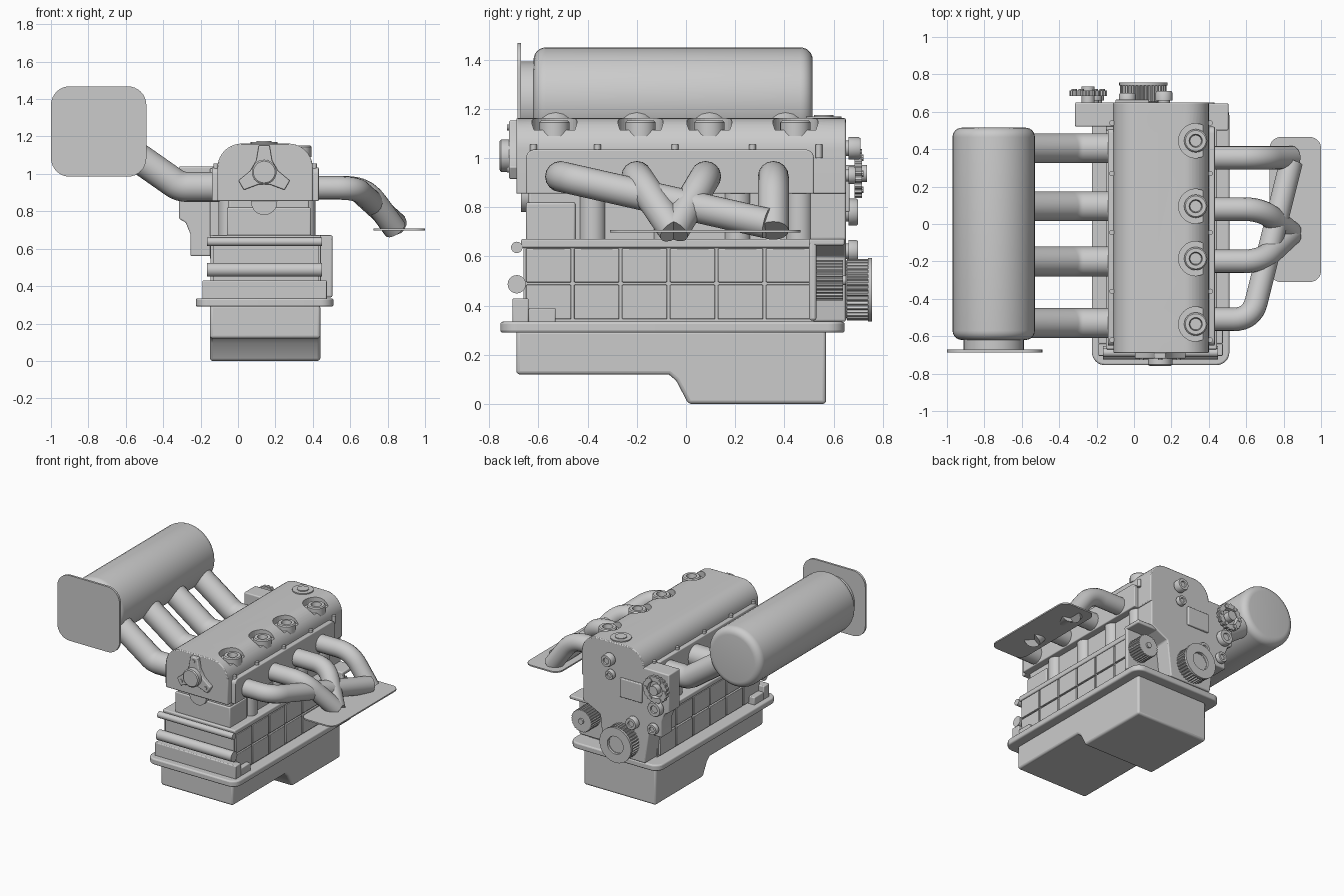
import bpy, bmesh
from math import sin, cos, pi, tau, radians
from mathutils import Vector

if "Cube" in bpy.data.objects:
    bpy.data.objects.remove(bpy.data.objects["Cube"])

AX = {'x': lambda a, b, t: (t, a, b), 'y': lambda a, b, t: (a, t, b), 'z': lambda a, b, t: (a, b, t)}


def finish(name, bm, bevel=0, seg=3):
    bmesh.ops.remove_doubles(bm, verts=bm.verts, dist=1e-5)
    bmesh.ops.recalc_face_normals(bm, faces=bm.faces)
    me = bpy.data.meshes.new(name)
    bm.to_mesh(me)
    bm.free()
    ob = bpy.data.objects.new(name, me)
    bpy.context.collection.objects.link(ob)
    if bevel:
        m = ob.modifiers.new("bevel", 'BEVEL')
        m.width, m.segments, m.limit_method, m.angle_limit = bevel, seg, 'ANGLE', radians(40)
    return ob


def extrude(name, pts, axis, lo, hi, bevel=0, seg=3):
    """Profile in the plane across axis, pulled from lo to hi."""
    bm = bmesh.new()
    a, b = [[bm.verts.new(AX[axis](p, q, t)) for p, q in pts] for t in (lo, hi)]
    n = len(pts)
    bm.faces.new(a)
    bm.faces.new(b)
    for i in range(n):
        j = (i + 1) % n
        bm.faces.new((a[i], a[j], b[j], b[i]))
    return finish(name, bm, bevel, seg)


def rrect(x0, x1, y0, y1, r, n=8, rb=None):
    """Rounded rectangle; rb is the radius of the lower corners."""
    rb = r if rb is None else rb
    out = []
    for k, (cx, cy, rr) in enumerate([(x1, y1, r), (x0, y1, r), (x0, y0, rb), (x1, y0, rb)]):
        sx, sy = (-1 if k in (0, 3) else 1), (-1 if k < 2 else 1)
        for i in range(n + 1 if rr else 1):
            t = (k + i / n) * pi / 2
            out.append((cx + sx * rr + rr * cos(t), cy + sy * rr + rr * sin(t)))
    return out


def box(name, x, y, z, bevel=0):
    return extrude(name, [(x[0], y[0]), (x[1], y[0]), (x[1], y[1]), (x[0], y[1])], 'z', *z, bevel)


def lathe(name, axis, c, prof, seg=32, teeth=0):
    """Spin (radius, position) profile about axis; teeth notch the widest part."""
    bm = bmesh.new()
    n = teeth * 4 or seg
    big = max(r for r, t in prof)
    rings = []
    for r, t in prof:
        ring = []
        for i in range(n):
            k = 0.93 if teeth and r > big * .97 and i % 4 > 1 else 1
            ring.append(bm.verts.new(AX[axis](c[0] + r * k * cos(tau * i / n), c[1] + r * k * sin(tau * i / n), t)))
        rings.append(ring)
    for a, b in zip(rings, rings[1:]):
        for i in range(n):
            j = (i + 1) % n
            bm.faces.new((a[i], a[j], b[j], b[i]))
    bm.faces.new(rings[0])
    bm.faces.new(rings[-1])
    return finish(name, bm)


def cyl(name, axis, c, r, lo, hi, seg=32, teeth=0):
    return lathe(name, axis, c, [(r, lo), (r, hi)], seg, teeth)


def pipe(name, pts, r, bend):
    """Round tube along a path with rounded bends."""
    p = [Vector(v) for v in pts]
    path = [p[0]]
    for a, b, c in zip(p, p[1:], p[2:]):
        s, e = b + (a - b).normalized() * bend, b + (c - b).normalized() * bend
        path += [s.lerp(b, i / 8).lerp(b.lerp(e, i / 8), i / 8) for i in range(9)]
    path.append(p[-1])
    cu = bpy.data.curves.new(name, 'CURVE')
    cu.dimensions, cu.bevel_depth, cu.bevel_resolution, cu.use_fill_caps = '3D', r, 6, True
    sp = cu.splines.new('POLY')
    sp.points.add(len(path) - 1)
    for q, v in zip(sp.points, path):
        q.co = (*v, 1)
    tmp = bpy.data.objects.new(name, cu)
    bpy.context.collection.objects.link(tmp)
    me = bpy.data.meshes.new_from_object(tmp.evaluated_get(bpy.context.evaluated_depsgraph_get()))
    bpy.data.objects.remove(tmp)
    bpy.context.collection.objects.link(bpy.data.objects.new(name, me))


# Oil pan and its flange
extrude("oil_pan", [(-.69, .3), (-.69, .12), (-.07, .12), (-.04, .095), (.01, 0), (.57, 0), (.57, .3)],
        'x', -.15, .44, .015)
extrude("pan_flange", rrect(-.225, .51, -.755, .645, .07), 'z', .29, .335, .01)

# Engine block with ribs and rear bands
box("block", (-.13, .43), (-.66, .52), (.33, .67))
box("block_top_ledge", (-.15, .445), (-.67, .52), (.635, .672), .008)
box("block_rear_foot", (-.19, .475), (-.705, -.64), (.33, .43), .006)
box("block_rear_step", (-.19, .475), (-.64, -.53), (.33, .39), .006)
cyl("rear_band_low", 'x', (-.688, .487), .037, -.165, .45)
cyl("rear_band_high", 'x', (-.688, .637), .023, -.165, .45)
for side, xs in (("left", (-.147, -.12)), ("right", (.42, .443))):
    for i in range(6):
        y = -.65 + i * .195
        for z0, z1 in ((.345, .485), (.495, .632)):
            box(f"block_{side}_panel", xs, (y, min(y + .183, .52)), (z0, z1), .004)

# Upper block with cylinder bulges
box("upper_block", (-.05, .38), (-.64, .64), (.66, .88), .01)
box("upper_block_rear_wall", (-.06, .39), (-.65, -.45), (.66, .82), .008)
for y in (-.38, -.08, .21, .46):
    for x in (-.05, .36):
        cyl("cylinder_bulge", 'z', (x, y), .055, .66, .87, 24)
cyl("rear_core_plug", 'y', (.14, .85), .07, -.67, -.6)

# Head and valve cover, with plug pockets cut into the right shoulder
head = extrude("head_cover", rrect(-.11, .40, .855, 1.162, .13, 10, 0), 'y', -.69, .65, .006, 2)
for x0, x1, s in ((-.14, .0, "left"), (.3, .432, "right")):
    extrude(f"{s}_port_flange", rrect(-.65, .52, .855, 1.035, .035, 5, 0), 'x', x0, x1, .006)
for y in (-.535, -.185, .095, .445):
    cut = cyl("pocket_cutter", 'z', (.33, y), .092, 1.115, 1.3)
    cut.hide_render = True
    cut.hide_set(True)
    m = head.modifiers.new("pocket", 'BOOLEAN')
    m.operation, m.object, m.solver = 'DIFFERENCE', cut, 'EXACT'
    lathe("plug_boss", 'z', (.33, y), [(.062, 1.09), (.062, 1.145), (.055, 1.152), (.035, 1.152), (.03, 1.12)])
for y in (-.62, -.36, -.045, .27, .54):
    for x in (-.118, .408):
        cyl("cover_bolt", 'z', (x, y), .014, 1.0, 1.055, 12)
lathe("oil_cap", 'z', (.14, .56), [(.072, 1.15), (.072, 1.17), (.04, 1.17), (.04, 1.176)])

# Three-armed rear cover
star = []
for k in range(3):
    a = pi / 2 + k * tau / 3
    for r, d in ((.075, -.6), (.145, -.2), (.145, .2), (.075, .6)):
        star.append((.14 + r * cos(a + d), 1.01 + r * sin(a + d)))
    cyl("star_bolt", 'y', (.14 + .115 * cos(a), 1.01 + .115 * sin(a)), .012, -.727, -.71, 12)
extrude("rear_star_plate", star, 'y', -.72, -.68, .006)
lathe("rear_hub", 'y', (.14, 1.01), [(.066, -.7), (.066, -.752), (.058, -.758)])

# Intake plenum, throttle flange and runners
arc = [(.17 + .05 * sin(t * pi / 12), .465 + .05 * cos(t * pi / 12)) for t in range(7)]
lathe("intake_plenum", 'y', (-.75, 1.23),
      [(r, -.105 - (y + .0)) for r, y in arc] + [(r, y) for r, y in reversed(arc)], 40)
cyl("plenum_neck", 'y', (-.75, 1.23), .162, -.68, -.6)
extrude("throttle_flange", rrect(-1, -.49, .985, 1.468, .1), 'y', -.686, -.67)
for y in (-.53, -.2, .095, .405):
    pipe("intake_runner", [(-.1, y, .93), (-.31, y, .93), (-.66, y, 1.175)], .08, .04)

# Exhaust manifold and collector flange
ends = {.355: (.84, .355, .705), .08: (.84, -.05, .705), -.2: (.84, -.05, .705), -.51: (.84, .33, .735)}
for y, e in ends.items():
    pipe("exhaust_runner", [(.4, y, .925), (.68 if y > -.4 else .63, y, .925), e], .063, .1)
extrude("exhaust_flange", rrect(.725, 1, -.31, .465, .06), 'z', .698, .708)

# Timing end: cover plates and accessory bracket
extrude("timing_cover", [(.39, 1.03), (.39, .67), (.25, .6), (.22, .335), (-.12, .335), (-.15, .56), (-.15, 1.03)],
        'y', .5, .65, .008)
extrude("accessory_bracket", [(-.1, 1.04), (-.315, 1.04), (-.315, .76), (-.28, .74), (-.255, .68), (-.255, .56),
                              (-.1, .56)], 'y', .52, .65, .008)
box("alternator_mount", (.2, .505), (.5, .53), (.34, .67), .01)
box("alternator_roof", (.2, .505), (.5, .645), (.645, .672), .008)
box("timing_cover_pad", (-.1, .08), (.64, .665), (.78, .92), .006)

# Pulleys and gears
lathe("crank_pulley", 'y', (.05, .465), [(.08, .64), (.125, .655), (.125, .742), (.06, .742), (.055, .70)], teeth=36)
lathe("crank_pulley_lip", 'y', (.05, .465), [(.07, .74), (.129, .74), (.129, .757), (.065, .757), (.06, .72)], 48)
lathe("alternator_pulley", 'y', (.41, .503), [(.083, .525), (.083, .638), (.02, .638), (.02, .65)], teeth=28)
lathe("cam_gear", 'y', (-.245, .937), [(.1, .685), (.1, .715), (.06, .715), (.055, .69)], teeth=20)
cyl("cam_gear_hub", 'y', (-.245, .937), .035, .63, .735)
for k in range(6):
    a = k * tau / 6
    cyl("cam_gear_bolt", 'y', (-.245 + .075 * cos(a), .937 + .075 * sin(a)), .014, .70, .722, 10)
for x, z, r, y in ((.16, 1.04, .045, .71), (.15, .93, .035, .69), (-.225, .78, .055, .70),
                   (-.035, .622, .045, .70), (-.2, .62, .04, .69)):
    lathe("idler", 'y', (x, z), [(r * .7, .64), (r * .7, .66), (r, .66), (r, y - .008),
                                 (r * .9, y), (r * .5, y), (r * .45, y - .01)])

# Smooth shading with sharp edges kept
bpy.ops.object.select_all(action='DESELECT')
for ob in bpy.context.collection.objects:
    if not ob.hide_render:
        ob.select_set(True)
        bpy.context.view_layer.objects.active = ob
bpy.ops.object.shade_smooth_by_angle(angle=radians(35))
